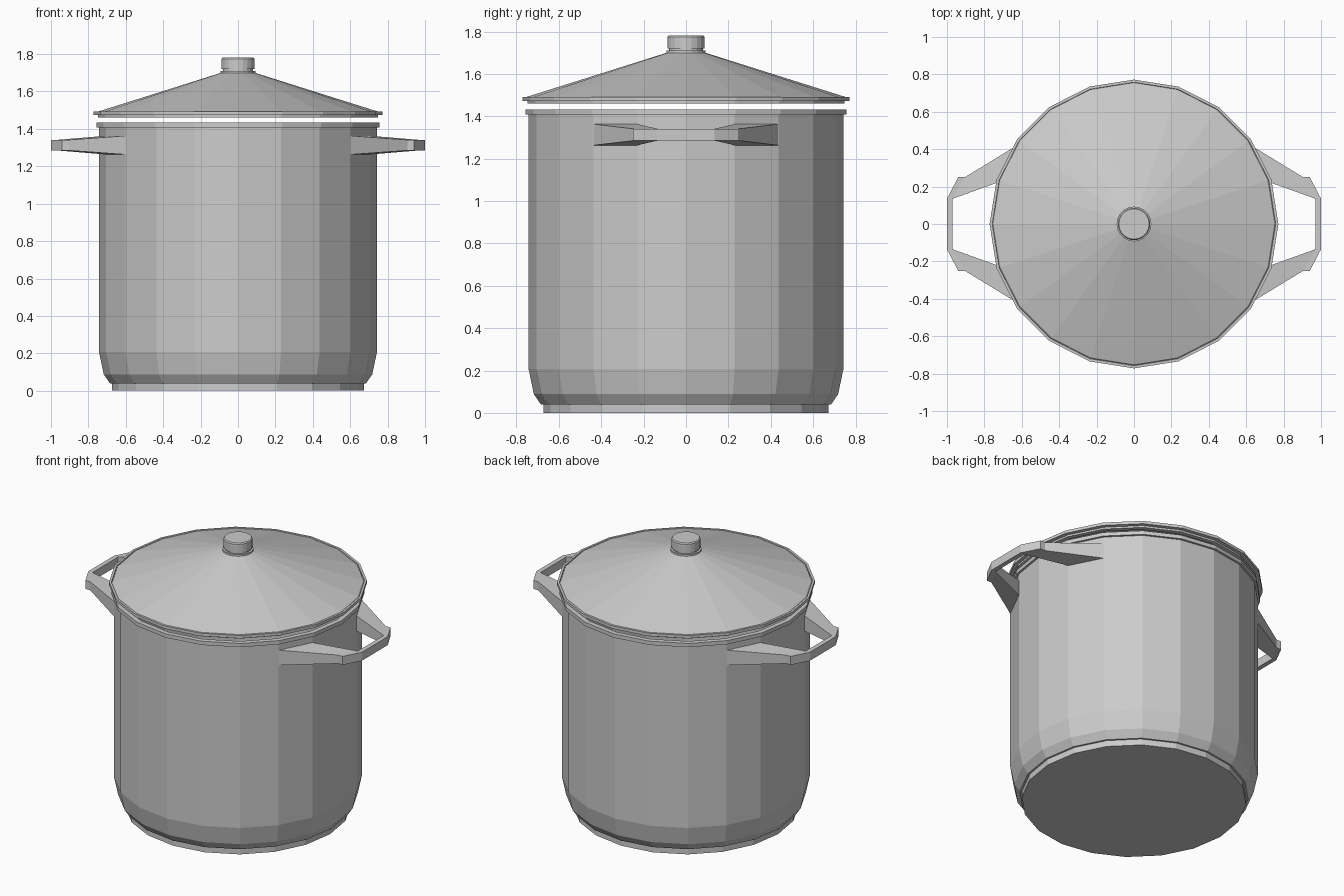
import bpy, bmesh, math

if "Cube" in bpy.data.objects:
    bpy.data.objects.remove(bpy.data.objects["Cube"])

SIDES = 20


def finish(name, bm):
    bmesh.ops.recalc_face_normals(bm, faces=bm.faces)
    mesh = bpy.data.meshes.new(name)
    bm.to_mesh(mesh)
    bm.free()
    obj = bpy.data.objects.new(name, mesh)
    bpy.context.collection.objects.link(obj)
    return obj


def lathe(name, profile):
    """Revolve (radius, z) points; the two open ends are capped."""
    bm = bmesh.new()
    rings = []
    for r, z in profile:
        rings.append([bm.verts.new((r * math.cos(2 * math.pi * i / SIDES),
                                    r * math.sin(2 * math.pi * i / SIDES), z))
                      for i in range(SIDES)])
    for a, b in zip(rings, rings[1:]):
        for i in range(SIDES):
            j = (i + 1) % SIDES
            bm.faces.new((a[i], a[j], b[j], b[i]))
    bm.faces.new(rings[0])
    bm.faces.new(rings[-1])
    return finish(name, bm)


# Pot: foot, bevelled base, wall, rim and hollow inside
lathe("pot_body", [
    (0.673, 0.0), (0.673, 0.04), (0.685, 0.04), (0.718, 0.088),
    (0.743, 0.207), (0.743, 1.408), (0.757, 1.408), (0.757, 1.433),
    (0.725, 1.433), (0.725, 0.21), (0.70, 0.10), (0.66, 0.06)])

# Lid: flange, shallow groove, cone on top and hollow underside
lathe("lid", [
    (0.085, 1.68), (0.72, 1.475), (0.72, 1.461), (0.748, 1.461),
    (0.748, 1.473), (0.772, 1.473), (0.772, 1.492), (0.758, 1.492),
    (0.756, 1.485), (0.75, 1.492), (0.09, 1.70)])

# Knob: collar, neck and cap
lathe("lid_knob", [
    (0.093, 1.68), (0.093, 1.71), (0.08, 1.71), (0.08, 1.72),
    (0.087, 1.72), (0.087, 1.775), (0.081, 1.782)])

# Side handles: flared arms joined by a straight bar, mirrored across y then x
half = [(0.60, 0.436, 0.05), (0.905, 0.25, 0.028), (0.94, 0.25, 0.028),
        (1.0, 0.135, 0.028), (0.97, 0.135, 0.028), (0.706, 0.23, 0.05)]
bm = bmesh.new()
layers = []
for s in (1, -1):
    layers.append([bm.verts.new((x, y * m, 1.313 + s * h))
                   for m in (1, -1) for x, y, h in half])
for v in layers:
    for o in (0, 6):
        bm.faces.new([v[o + k] for k in (0, 1, 4, 5)])
        bm.faces.new([v[o + k] for k in (1, 2, 3, 4)])
    bm.faces.new((v[3], v[9], v[10], v[4]))
loop = [0, 1, 2, 3, 9, 8, 7, 6, 11, 10, 4, 5]
top, bottom = layers
for a, b in zip(loop, loop[1:] + loop[:1]):
    bm.faces.new((top[a], top[b], bottom[b], bottom[a]))
handles = finish("side_handles", bm)
handles.modifiers.new("mirror", 'MIRROR').use_axis = (True, False, False)
